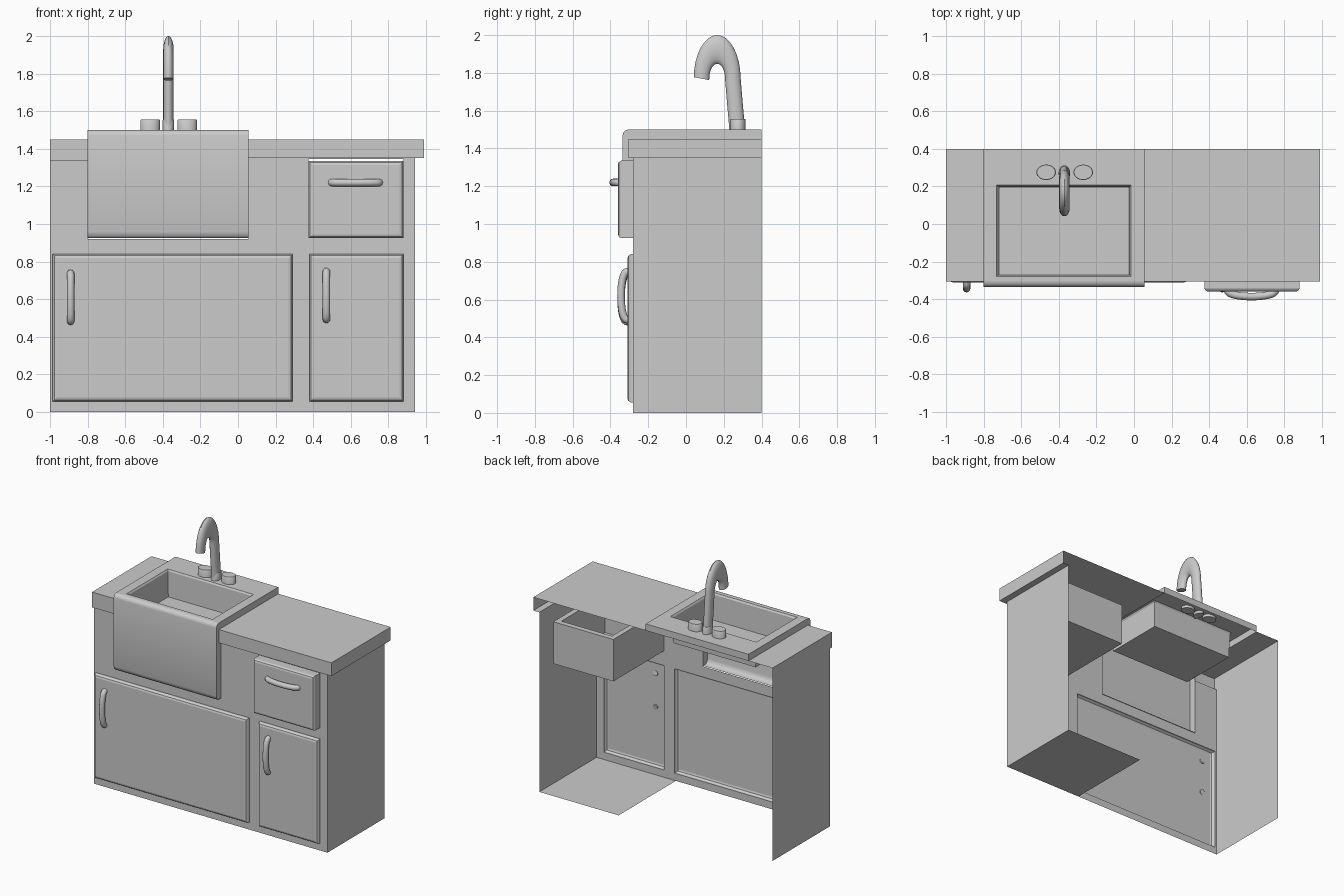
import bpy, bmesh, math
from mathutils import Vector

if "Cube" in bpy.data.objects:
    bpy.data.objects.remove(bpy.data.objects["Cube"])


def finish(name, bm, smooth=False, recalc=True):
    bmesh.ops.remove_doubles(bm, verts=bm.verts, dist=1e-5)
    if recalc:
        bmesh.ops.recalc_face_normals(bm, faces=bm.faces)
    me = bpy.data.meshes.new(name)
    bm.to_mesh(me)
    bm.free()
    ob = bpy.data.objects.new(name, me)
    bpy.context.collection.objects.link(ob)
    if smooth:
        bpy.ops.object.select_all(action='DESELECT')
        ob.select_set(True)
        bpy.context.view_layer.objects.active = ob
        bpy.ops.object.shade_smooth_by_angle(angle=math.radians(40))
    return ob


def loft(name, rings, start=False, end=False, smooth=False):
    """Skin a list of closed point rings, optionally capped."""
    bm = bmesh.new()
    vs = [[bm.verts.new(p) for p in r] for r in rings]
    n = len(rings[0])
    for a, b in zip(vs, vs[1:]):
        for i in range(n):
            j = (i + 1) % n
            bm.faces.new((a[i], a[j], b[j], b[i]))
    if start:
        bm.faces.new(vs[0][::-1])
    if end:
        bm.faces.new(vs[-1])
    return finish(name, bm, smooth)


def sheets(name, pairs):
    """Axis-aligned rectangles, each from two opposite corners."""
    bm = bmesh.new()
    for a, b in pairs:
        k = [i for i in range(3) if abs(a[i] - b[i]) < 1e-6][0]
        u, v = [i for i in range(3) if i != k]
        pts = []
        for s, t in ((a, a), (b, a), (b, b), (a, b)):
            p = list(a)
            p[u], p[v] = s[u], t[v]
            pts.append(bm.verts.new(p))
        bm.faces.new(pts)
    return finish(name, bm)


def rect_xy(x0, x1, y0, y1, z):
    return [(x0, y0, z), (x1, y0, z), (x1, y1, z), (x0, y1, z)]


def rect_xz(x0, x1, z0, z1, y, d=0):
    return [(x0 + d, y, z0 + d), (x1 - d, y, z0 + d), (x1 - d, y, z1 - d), (x0 + d, y, z1 - d)]


def front_shell(name, x0, x1, z0, z1, y, bevel, back=False):
    """Hollow bevelled panel standing out from the cabinet front."""
    rings = [rect_xz(x0, x1, z0, z1, yy, d) for yy, d in
             ((FRONT, 0), (y + bevel * .8, 0), (y + bevel * .2, bevel * .4), (y, bevel))]
    return loft(name, rings, start=back, end=True)


def tube(name, path, side, radius, side_scale=1, stretch=(1, 1, 1), origin=(0, 0, 0), n=16):
    """Sweep a round section along a planar path; side is the plane normal."""
    path = [Vector(p) for p in path]
    side, origin = Vector(side), Vector(origin)
    rings = []
    for i, p in enumerate(path):
        t = (path[min(i + 1, len(path) - 1)] - path[max(i - 1, 0)]).normalized()
        nrm = t.cross(side)
        ring = []
        for k in range(n):
            a = 2 * math.pi * k / n
            q = p + nrm * radius * math.cos(a) + side * radius * side_scale * math.sin(a)
            ring.append(origin + Vector((q.x * stretch[0], q.y * stretch[1], q.z * stretch[2])))
        rings.append(ring)
    return loft(name, rings, True, True, True)


def disc_post(name, x, y, rx, ry, z0, z1):
    ring = lambda z, s: [(x + rx * s * math.cos(a * math.pi / 12), y + ry * s * math.sin(a * math.pi / 12), z)
                         for a in range(24)]
    return loft(name, [ring(z0, 1), ring(z1 - .004, 1), ring(z1, .94)], True, True, True)


FRONT, BACK = -0.28, 0.40
L, R, TOP = -1.0, 0.94, 1.35
SX0, SX1 = -0.80, 0.055          # sink width
DOOR_BIG = (-0.985, 0.29, 0.055, 0.84)
DOOR_SMALL = (0.38, 0.88, 0.055, 0.84)
DRAWER = (0.375, 0.88, 0.925, 1.345)

# Cabinet front sheet with openings behind doors, drawer and sink
holes = [DOOR_BIG, DOOR_SMALL, DRAWER, (SX0, SX1, 0.92, TOP)]
xs = sorted({L, R} | {v for h in holes for v in h[:2]})
zs = sorted({0, TOP} | {v for h in holes for v in h[2:]})
cells = []
for xa, xb in zip(xs, xs[1:]):
    for za, zb in zip(zs, zs[1:]):
        cx, cz = (xa + xb) / 2, (za + zb) / 2
        if not any(h[0] < cx < h[1] and h[2] < cz < h[3] for h in holes):
            cells.append(((xa, FRONT, za), (xb, FRONT, zb)))
# Sides and the partial floor; the back stays open
cells += [((L, FRONT, 0), (L, BACK, TOP)), ((R, FRONT, 0), (R, BACK, TOP)),
          ((0.28, FRONT, 0), (R, BACK, 0))]
sheets("cabinet", cells)

# Countertop on both sides of the sink
CY, CZ = -0.305, 1.45
sheets("counter_right", [
    ((SX1, CY, CZ), (0.99, BACK, CZ)), ((SX1, CY, TOP), (0.99, CY, CZ)),
    ((0.99, CY, TOP), (0.99, BACK, CZ)), ((R, CY, TOP), (0.99, BACK, TOP)),
    ((SX1, CY, TOP), (R, FRONT, TOP))])
sheets("counter_left", [
    ((L, CY, CZ), (SX0, BACK, CZ)), ((L, CY, 1.335), (SX0, CY, CZ)),
    ((L, CY, 1.335), (L, BACK, CZ)), ((L, CY, 1.335), (SX0, FRONT, 1.335))])

# Doors and drawer
front_shell("large_door", *DOOR_BIG, -0.31, 0.022)
front_shell("small_door", *DOOR_SMALL, -0.31, 0.022)
front_shell("drawer_front", 0.375, 0.88, 0.925, 1.335, -0.36, 0.02, True)
loft("drawer_box", [rect_xy(.38, .88, FRONT, .32, .95), rect_xy(.38, .88, FRONT, .32, 1.265),
                    rect_xy(.42, .84, FRONT + .04, .28, 1.265), rect_xy(.42, .84, FRONT + .04, .28, .98)],
     True, True)

# Sink apron: side profile swept across, with L-shaped ends
prof = [(FRONT, .925), (-.315, .925), (-.328, .935), (-.335, .96), (-.335, 1.47)]
prof += [(-.305 - .03 * math.cos(a * math.pi / 8), 1.47 + .03 * math.sin(a * math.pi / 8)) for a in range(1, 5)]
bm = bmesh.new()
cols = [[bm.verts.new((x, y, z)) for y, z in prof] for x in (SX0, SX1)]
for i in range(len(prof) - 1):
    bm.faces.new((cols[0][i], cols[1][i], cols[1][i + 1], cols[0][i + 1]))
for x, c in zip((SX0, SX1), cols):
    bm.faces.new(c + [bm.verts.new((x, y, z)) for y, z in ((BACK, 1.5), (BACK, CZ), (FRONT, CZ))])
bm.faces.new([bm.verts.new(p) for p in rect_xz(SX0, SX1, CZ, 1.5, BACK)])
finish("sink_apron", bm, True)

# Sink rim and basin
loft("sink_basin", [rect_xy(SX0, SX1, -.305, BACK, 1.5), rect_xy(-.73, -.015, -.28, .207, 1.5),
                    rect_xy(-.722, -.023, -.272, .2, 1.488), rect_xy(-.715, -.03, -.265, .193, 1.3)],
     end=True)

# Faucet: stretched gooseneck, collar and two knobs
FX = -0.37
neck = [(0, .27, -.01), (0, .268, .02), (0, .258, .08)]
for k in range(17):
    a = math.pi * k / 16
    neck.append((0, .165 + .083 * math.cos(a), .145 + .083 * math.sin(a)))
tube("faucet_neck", neck, (1, 0, 0), .041, .68, (1, 1, 1.86), (FX, 0, 1.5))
disc_post("faucet_collar", FX, .27, .031, .042, 1.48, 1.555)
for side, x in (("left", -.467), ("right", -.27)):
    disc_post("tap_knob_" + side, x, .275, .052, .041, 1.48, 1.555)


# Curved handles
def handle(name, x, y, z, axis):
    path = []
    for k in range(17):
        a = math.pi * k / 16
        s, d = .128 * math.cos(a), -.036 * math.sin(a) ** .8 if 0 < k < 16 else .004
        path.append((s, d, 0) if axis == 'x' else (0, d, s))
    tube(name, path, (0, 0, 1) if axis == 'x' else (1, 0, 0), .02, 1, origin=(x, y, z), n=12)


handle("large_door_handle", -.89, -.308, .61, 'z')
handle("small_door_handle", .47, -.308, .62, 'z')
handle("drawer_handle", .625, -.35, 1.22, 'x')
